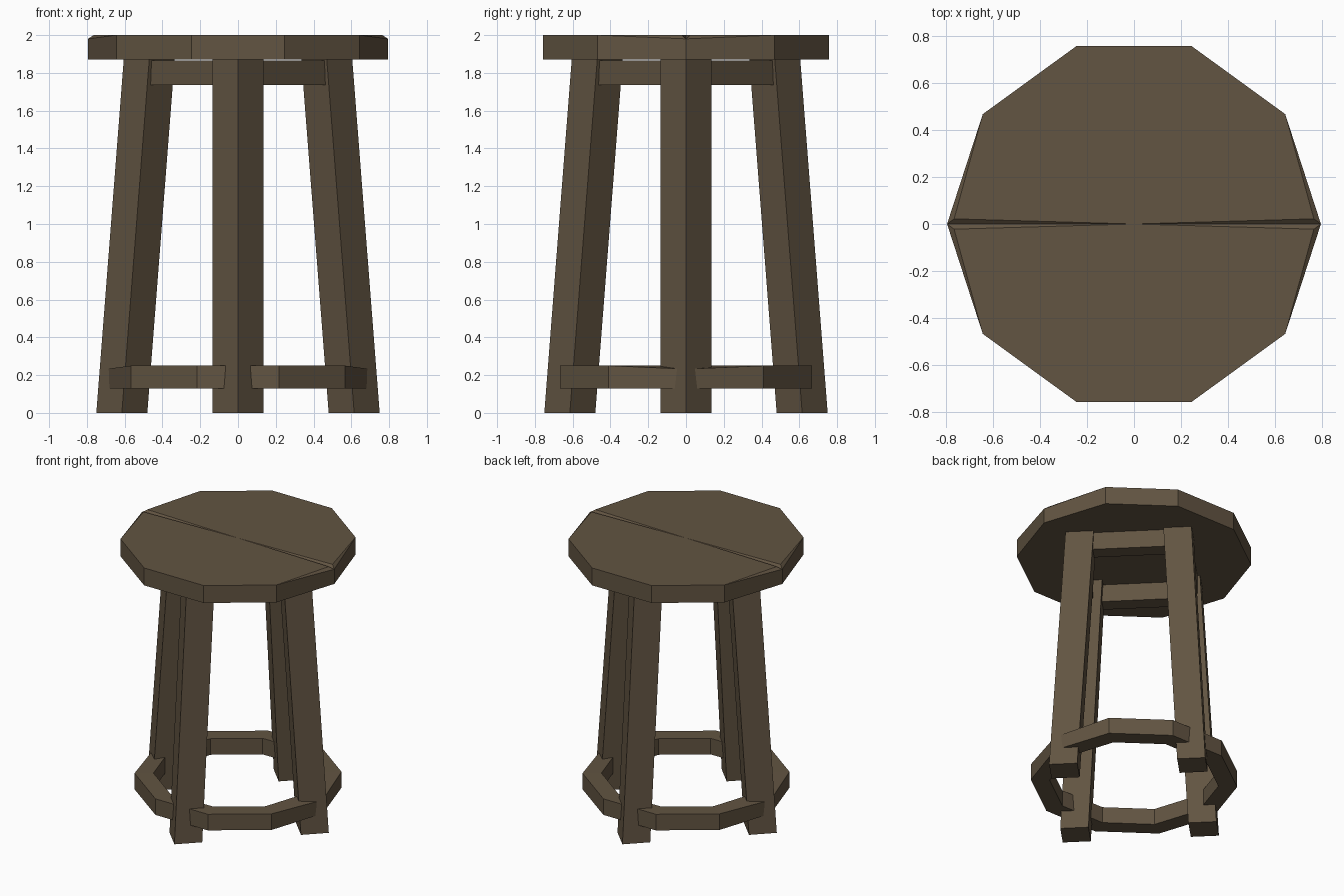
import bpy, bmesh, math
from mathutils import Matrix

if "Cube" in bpy.data.objects:
    bpy.data.objects.remove(bpy.data.objects["Cube"])

wood = bpy.data.materials.new("dark brown wood")
wood.diffuse_color = (0.122, 0.089, 0.054, 1)
wood.use_nodes = True
wood.node_tree.nodes["Principled BSDF"].inputs["Base Color"].default_value = wood.diffuse_color


def make(name, bm):
    bmesh.ops.recalc_face_normals(bm, faces=bm.faces)
    me = bpy.data.meshes.new(name)
    bm.to_mesh(me)
    bm.free()
    me.materials.append(wood)
    ob = bpy.data.objects.new(name, me)
    bpy.context.collection.objects.link(ob)
    return ob


def decagon(r):
    return [(r * math.cos(math.radians(36 * i)), r * math.sin(math.radians(36 * i)))
            for i in range(10)]


# Seat: ten-sided slab, worn down at the two corners on the x axis, with a shallow crease
bm = bmesh.new()
pts = decagon(0.795)
low = [bm.verts.new((x, y, 1.87)) for x, y in pts]
top = [bm.verts.new((x, y, 1.98 if i % 5 == 0 else 2.0)) for i, (x, y) in enumerate(pts)]
bm.faces.new(low)
for i in range(10):
    j = (i + 1) % 10
    bm.faces.new((low[i], low[j], top[j], top[i]))
mid = bm.verts.new((0, 0, 2))
lip = {(sx, sy): bm.verts.new((sx * 0.765, sy * 0.022, 2)) for sx in (1, -1) for sy in (1, -1)}
bm.faces.new([mid, lip[1, 1]] + top[1:5] + [lip[-1, 1]])
bm.faces.new([mid, lip[-1, -1]] + top[6:10] + [lip[1, -1]])
for sx, corner, beside in ((1, 0, (1, 9)), (-1, 5, (4, 6))):
    for sy, k in zip((1, -1), beside):
        bm.faces.new((top[corner], top[k], lip[sx, sy]))
        bm.faces.new((top[corner], lip[sx, sy], mid))
make("seat", bm)

# Foot ring: ten-sided hoop running through the legs
bm = bmesh.new()
rings = []
for r, z in ((0.70, 0.13), (0.70, 0.25), (0.572, 0.25), (0.572, 0.13)):
    outer_top = r > 0.6 and z > 0.2
    rings.append([bm.verts.new((x, y, 0.232 if outer_top and i % 5 == 0 else z))
                  for i, (x, y) in enumerate(decagon(r))])
for k in range(4):
    a, b = rings[k], rings[(k + 1) % 4]
    for i in range(10):
        j = (i + 1) % 10
        bm.faces.new((a[i], a[j], b[j], b[i]))
make("foot_ring", bm)

# Legs (diamond section, leaning in) and the braces between neighbouring legs
for n, side in enumerate(("right", "back", "left", "front")):
    turn = Matrix.Rotation(math.radians(90 * n), 4, 'Z')
    bm = bmesh.new()
    rows = [[bm.verts.new((c + dx, dy, z)) for dx, dy in
             ((0.135, 0), (0, 0.135), (-0.135, 0), (0, -0.135))]
            for c, z in ((0.615, 0), (0.47, 1.87))]
    for row in rows:
        bm.faces.new(row)
    for i in range(4):
        j = (i + 1) % 4
        bm.faces.new((rows[0][i], rows[0][j], rows[1][j], rows[1][i]))
    bm.transform(turn)
    make(side + "_leg", bm)

    bm = bmesh.new()
    bmesh.ops.create_cube(bm, size=1)
    bm.transform(turn @ Matrix.Rotation(math.radians(45), 4, 'Z')
                 @ Matrix.Translation((0.355, 0, 1.80))
                 @ Matrix.Diagonal((0.11, 0.52, 0.13, 1)))
    make("brace_%d" % (n + 1), bm)
